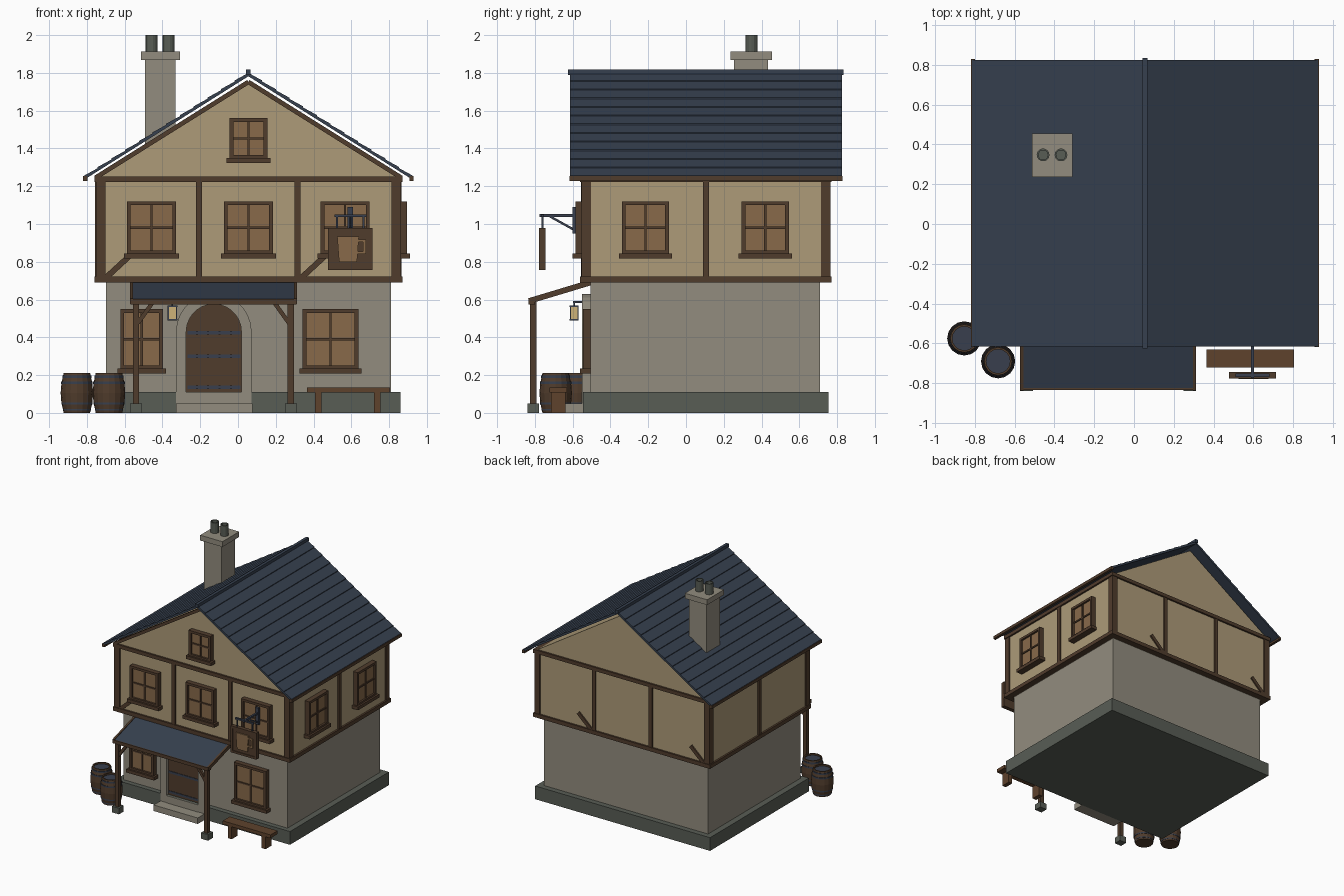
import bpy, bmesh, math
from mathutils import Matrix, Vector

if "Cube" in bpy.data.objects:
    bpy.data.objects.remove(bpy.data.objects["Cube"])


def mat(name, r, g, b):
    m = bpy.data.materials.new(name)
    lin = [((c / 255 + 0.055) / 1.055) ** 2.4 for c in (r, g, b)]
    m.diffuse_color = (*lin, 1)
    m.use_nodes = True
    m.node_tree.nodes["Principled BSDF"].inputs["Base Color"].default_value = m.diffuse_color
    return m


STONE = mat("grey stone", 146, 140, 126)
DARK = mat("dark stone", 88, 93, 85)
PLASTER = mat("cream plaster", 173, 155, 120)
TIMBER = mat("dark timber", 80, 60, 44)
WOOD = mat("brown wood", 94, 66, 44)
PANE = mat("amber pane", 136, 106, 74)
SLATE = mat("blue slate", 54, 64, 79)
IRON = mat("dark iron", 56, 63, 77)
GLOW = mat("lantern glow", 205, 178, 120)


def finish(name, bm, m):
    bmesh.ops.recalc_face_normals(bm, faces=bm.faces)
    me = bpy.data.meshes.new(name)
    bm.to_mesh(me)
    bm.free()
    me.materials.append(m)
    ob = bpy.data.objects.new(name, me)
    bpy.context.collection.objects.link(ob)
    return ob


def boxes(name, items, m, M=Matrix()):
    """Each item is x0, x1, y0, y1, z0, z1."""
    bm = bmesh.new()
    for a, b, c, d, e, f in items:
        T = Matrix.Translation(((a + b) / 2, (c + d) / 2, (e + f) / 2))
        bmesh.ops.create_cube(bm, size=1, matrix=M @ T @ Matrix.Diagonal((b - a, d - c, f - e, 1)))
    return finish(name, bm, m)


def prism(name, pts, a, b, m, axis='y'):
    """Profile in xz pulled along y, or in yz pulled along x."""
    bm = bmesh.new()
    place = (lambda p: (p[0], a, p[1])) if axis == 'y' else (lambda p: (a, p[0], p[1]))
    f = bm.faces.new([bm.verts.new(place(p)) for p in pts])
    r = bmesh.ops.extrude_face_region(bm, geom=[f])
    d = (0, b - a, 0) if axis == 'y' else (b - a, 0, 0)
    bmesh.ops.translate(bm, vec=d, verts=[v for v in r['geom'] if isinstance(v, bmesh.types.BMVert)])
    return finish(name, bm, m)


def beam(name, p, q, w, a, b, m, axis='y'):
    """Straight bar between two profile points."""
    p, q = Vector(p), Vector(q)
    n = (q - p).normalized().orthogonal() * w / 2
    return prism(name, [p + n, q + n, q - n, p - n], a, b, m, axis)


def lathe(name, prof, loc, n, m):
    bm = bmesh.new()
    rings = [[bm.verts.new((loc[0] + r * math.cos(2 * math.pi * i / n),
                            loc[1] + r * math.sin(2 * math.pi * i / n), loc[2] + z))
              for i in range(n)] for r, z in prof]
    for A, B in zip(rings, rings[1:]):
        for i in range(n):
            bm.faces.new((A[i], A[(i + 1) % n], B[(i + 1) % n], B[i]))
    bm.faces.new(rings[0][::-1])
    bm.faces.new(rings[-1])
    return finish(name, bm, m)


CX = 0.055
# walls
boxes("plinth", [(-0.75, 0.86, -0.545, 0.755, 0, 0.11)], DARK)
boxes("ground_floor", [(-0.70, 0.81, -0.505, 0.71, 0.11, 0.70)], STONE)
boxes("upper_floor", [(-0.745, 0.855, -0.545, 0.755, 0.695, 1.24)], PLASTER)
prism("gable", [(-0.745, 1.24), (0.855, 1.24), (CX, 1.75)], -0.545, 0.755, PLASTER)

# timber frame
X0, X1, Y0, Y1 = -0.76, 0.87, -0.56, 0.77
for z0, z1, nm in ((0.69, 0.722, "sill_beams"), (1.222, 1.252, "wall_plates")):
    boxes(nm, [(X0, X1, Y0, Y0 + 0.05, z0, z1), (X0, X1, Y1 - 0.05, Y1, z0, z1),
               (X0, X0 + 0.05, Y0, Y1, z0, z1), (X1 - 0.05, X1, Y0, Y1, z0, z1)], TIMBER)
boxes("corner_posts", [(x, x + 0.05, y, y + 0.05, 0.70, 1.24)
                       for x in (X0 + .008, X1 - .058) for y in (Y0 + .006, Y1 - .056)], TIMBER)
boxes("wall_posts", [(x - 0.016, x + 0.016, y, y + 0.03, 0.70, 1.24)
                     for x in (-0.207, 0.315) for y in (Y0 + .004, Y1 - .034)] +
      [(x, x + 0.03, 0.09, 0.122, 0.70, 1.24) for x in (X0 + .004, X1 - .034)], TIMBER)
for y, side in ((Y0 + 0.004, "front"), (Y1 - 0.024, "back")):
    for x in (-0.70, 0.335):
        beam(side + "_brace", (x, 0.715), (x + 0.125, 0.83), 0.03, y, y + 0.02, TIMBER)
for s in (-1, 1):
    beam("gable_rake", (CX + s * 0.81, 1.245), (CX, 1.752), 0.024, Y0, Y0 + 0.03, TIMBER)

# main roof with stepped slate courses
N, RW, ZE, ZR, LIP = 12, 0.87, 1.25, 1.80, 0.006
for s in (-1, 1):
    top = []
    for i in range(N):
        for t, up in ((i / N, LIP), ((i + 1) / N, 0)):
            top.append((CX + s * RW * (1 - t), ZE + (ZR - ZE) * t + up))
    prism("roof_slope", top + [(CX, ZR - 0.018), (CX + s * RW, ZE - 0.016)], -0.615, 0.825, SLATE)
    xe = CX + s * (RW - 0.006)
    boxes("eaves_board", [(xe - 0.011, xe + 0.011, -0.617, 0.828, 1.228, 1.253)], TIMBER)
boxes("ridge_cap", [(CX - 0.012, CX + 0.012, -0.625, 0.835, 1.79, 1.818)], SLATE)

# chimney
boxes("chimney", [(-0.493, -0.33, 0.255, 0.435, 1.2, 1.87)], STONE)
boxes("chimney_cap", [(-0.513, -0.308, 0.235, 0.455, 1.868, 1.912)], STONE)
for x in (-0.457, -0.367):
    pot = lathe("chimney_pot", [(0.032, 1.90), (0.032, 2.0), (0.024, 2.0), (0.024, 1.96)], (x, 0.347, 0), 14, DARK)


# windows, built facing -y at the origin
def window(x, y, z0, z1, w, turn=0):
    M = Matrix.Translation((x, y, 0)) @ Matrix.Rotation(turn, 4, 'Z')
    h, t, zm = w / 2, 0.02, (z0 + z1) / 2
    boxes("window_frame", [(-h, -h + t, -0.04, 0.01, z0, z1), (h - t, h, -0.04, 0.01, z0, z1),
                           (-h, h, -0.04, 0.01, z1 - t, z1), (-h, h, -0.04, 0.01, z0, z0 + t),
                           (-h - .016, h + .016, -0.055, 0.01, z0 - 0.022, z0 + 0.005)], TIMBER, M)
    boxes("window_bars", [(-0.006, 0.006, -0.032, 0, z0, z1), (-h + t, h - t, -0.032, 0, zm - .006, zm + .006)], TIMBER, M)
    boxes("window_pane", [(-h + .005, h - .005, -0.024, 0, z0 + .005, z1 - .005)], PANE, M)


for x in (-0.458, CX, 0.567):
    window(x, -0.545, 0.84, 1.12, 0.26)
window(CX, -0.545, 1.345, 1.56, 0.2)
window(-0.51, -0.505, 0.23, 0.55, 0.225)
window(0.49, -0.505, 0.23, 0.55, 0.295)
for y in (-0.215, 0.42):
    window(0.855, y, 0.84, 1.12, 0.25, math.pi / 2)

# arched door, stone surround and steps
DX, SP = -0.128, 0.43


def arc(r, k=12, a0=0, a1=math.pi):
    return [(DX + r * math.cos(a0 + (a1 - a0) * i / k), SP + r * math.sin(a0 + (a1 - a0) * i / k)) for i in range(k + 1)]


prism("door_leaf", [(DX + 0.15, 0.10)] + arc(0.15) + [(DX - 0.15, 0.10)], -0.522, -0.50, TIMBER)
for i in range(7):
    a, b = math.pi * i / 7, math.pi * (i + 1) / 7
    prism("arch_stone", arc(0.2, 2, a, b) + arc(0.146, 2, a, b)[::-1], -0.55, -0.50, STONE)
boxes("door_jambs", [(DX - 0.2, DX - 0.146, -0.55, -0.50, 0.04, SP), (DX + 0.146, DX + 0.2, -0.55, -0.50, 0.04, SP)], STONE)
boxes("door_straps", [(DX - 0.14, DX + 0.14, -0.53, -0.52, z - 0.009, z + 0.009) for z in (0.135, 0.30, 0.425)], IRON)
boxes("door_planks", [(DX - 0.12 + i * 0.06 - .025, DX - 0.12 + i * 0.06 + .025, -0.526, -0.52, 0.11, 0.53 - 0.012 * (i - 2) ** 2)
                      for i in range(5)], TIMBER)
boxes("door_steps", [(DX - 0.2, DX + 0.205, -0.64, -0.5, 0, 0.05), (DX - 0.146, DX + 0.146, -0.553, -0.5, 0.05, 0.11)], STONE)

# porch
PX = -0.13
prism("porch_roof", [(-0.825, 0.603), (-0.5, 0.703), (-0.5, 0.68), (-0.825, 0.58)], PX - 0.43, PX + 0.43, SLATE, 'x')
for s in (-1, 1):
    x = PX + s * 0.434
    beam("porch_rafter", (-0.832, 0.592), (-0.5, 0.692), 0.03, x - 0.008, x + 0.008, TIMBER, 'x')
    px = PX + s * 0.41
    boxes("porch_post", [(px - 0.017, px + 0.017, -0.825, -0.792, 0.04, 0.59)], TIMBER)
    boxes("porch_post_base", [(px - 0.032, px + 0.032, -0.84, -0.777, 0, 0.05)], DARK)
    beam("porch_brace", (px - s * 0.01, 0.475), (px - s * 0.085, 0.58), 0.022, -0.82, -0.798, TIMBER)
boxes("porch_beam", [(PX - 0.44, PX + 0.44, -0.835, -0.80, 0.575, 0.603)], TIMBER)

# lantern
LX, LY = -0.347, -0.592
boxes("lantern_glass", [(LX - 0.02, LX + 0.02, LY - 0.018, LY + 0.018, 0.495, 0.56)], GLOW)
boxes("lantern_frame", [(LX - 0.026, LX + 0.026, LY - 0.024, LY + 0.024, z, z + 0.008) for z in (0.488, 0.56)] +
      [(LX + sx * .022 - .003, LX + sx * .022 + .003, LY + sy * .02 - .003, LY + sy * .02 + .003, 0.49, 0.565)
       for sx in (-1, 1) for sy in (-1, 1)] +
      [(LX - .004, LX + .004, LY - .004, LY + .004, 0.56, 0.592), (LX - .005, LX + .005, LY - .005, -0.5, 0.583, 0.593)], IRON)

# hanging sign with a mug
SX = 0.595
boxes("sign_bracket", [(SX - .008, SX + .008, -0.775, -0.545, 1.037, 1.052), (SX - .015, SX + .015, -0.6, -0.58, 0.95, 1.09),
                       (SX - .085, SX + .085, -0.768, -0.752, 1.037, 1.05)] +
      [(SX + d - .005, SX + d + .005, -0.765, -0.755, 0.965, 1.04) for d in (-0.07, 0.07)], IRON)
beam("sign_strut", (-0.72, 1.04), (-0.585, 0.965), 0.012, SX - 0.006, SX + 0.006, IRON, 'x')
boxes("sign_board", [(SX - .11, SX + .11, -0.77, -0.75, 0.765, 0.97)], TIMBER)
boxes("sign_edging", [(SX - .118, SX + .118, -0.777, -0.743, z, z + .018) for z in (0.757, 0.96)] +
      [(SX + s * .109 - .009, SX + s * .109 + .009, -0.777, -0.743, 0.757, 0.978) for s in (-1, 1)], TIMBER)
prism("sign_mug", [(0.535, 0.80), (0.63, 0.80), (0.64, 0.935), (0.525, 0.935)], -0.779, -0.769, PANE)
boxes("mug_handle", [(0.63, 0.675, -0.779, -0.769, z, z + .014) for z in (0.84, 0.905)] +
      [(0.663, 0.677, -0.779, -0.769, 0.84, 0.919)], PANE)

# bench
boxes("bench", [(0.365, 0.805, -0.722, -0.63, 0.107, 0.135)] +
      [(x - .018, x + .018, -0.715, -0.637, 0, 0.11) for x in (0.425, 0.737)], WOOD)

# barrels
for x, y in ((-0.853, -0.575), (-0.683, -0.69)):
    lathe("barrel", [(0.07, 0), (0.082, 0.055), (0.086, 0.105), (0.082, 0.155), (0.07, 0.212), (0.06, 0.212), (0.06, 0.195)],
          (x, y, 0), 16, TIMBER)
    for z, r in ((0.012, .0745), (0.045, .082), (0.152, .0835), (0.186, .0765)):
        lathe("barrel_hoop", [(r, z), (r, z + 0.013)], (x, y, 0), 16, IRON)
